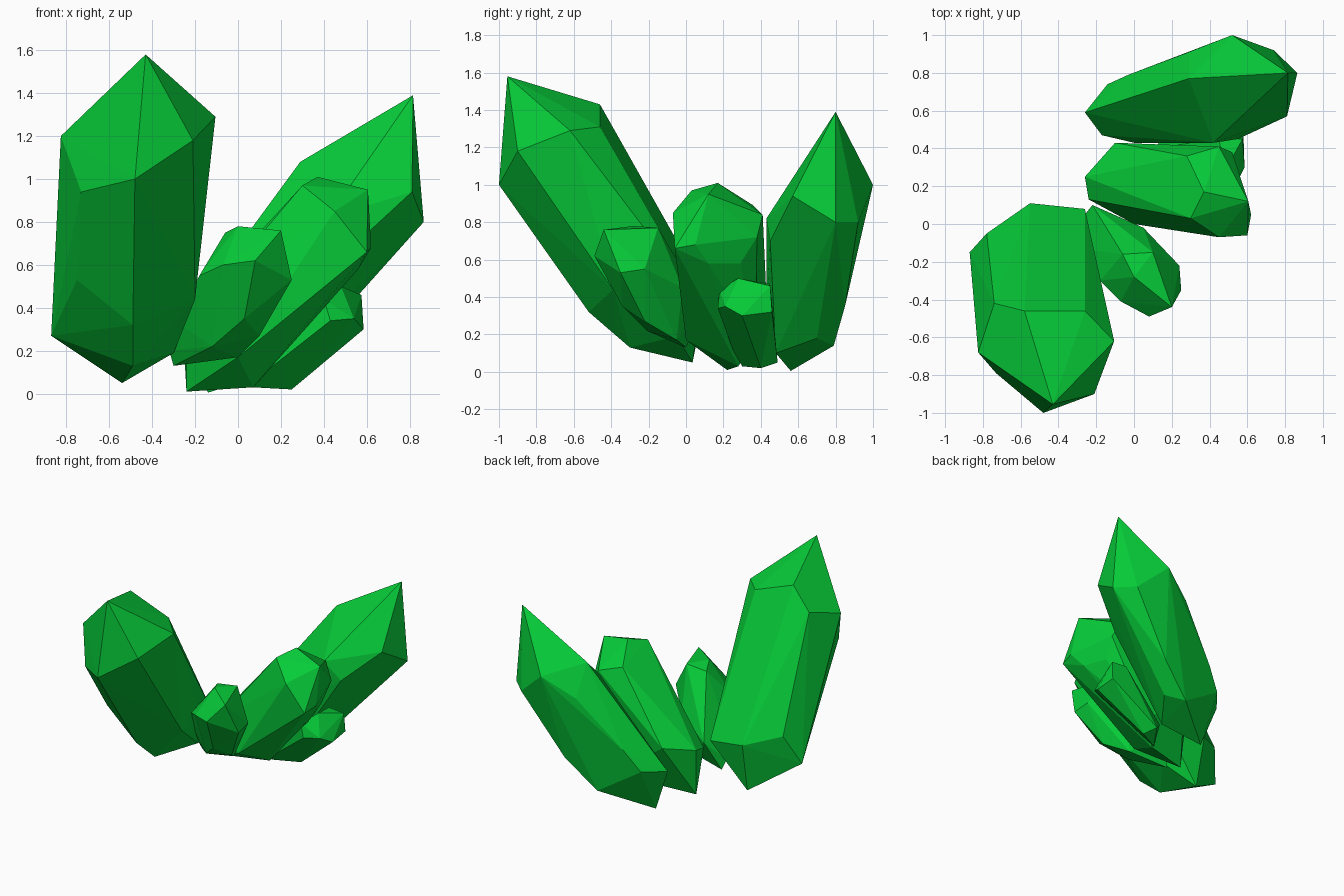
import bpy, bmesh, math
from mathutils import Vector

# One green for the whole cluster
green = bpy.data.materials.new("crystal_green")
green.diffuse_color = (0.002, 0.60, 0.04, 1.0)


def crystal(name, tip, shoulder, foot, dent=None):
    """Faceted solid spanned between a pointed tip, a shoulder ring and a foot."""
    bm = bmesh.new()
    for p in tip + shoulder + foot:
        bm.verts.new(p)
    hull = bmesh.ops.convex_hull(bm, input=bm.verts[:])
    spare = [g for g in hull["geom_interior"] if isinstance(g, bmesh.types.BMVert)]
    bmesh.ops.delete(bm, geom=spare, context='VERTS')
    # optional dent: split the nearest edge and push its middle inwards
    if dent:
        goal = Vector(dent)
        near = min(bm.edges, key=lambda e: ((e.verts[0].co + e.verts[1].co) / 2 - goal).length)
        cut = bmesh.ops.bisect_edges(bm, edges=[near], cuts=1)
        mid = [g for g in cut["geom_split"] if isinstance(g, bmesh.types.BMVert)
               and len(g.link_edges) == 2][0]
        for face in list(mid.link_faces):
            far = max(face.verts, key=lambda v: 0 if v is mid or any(
                e.other_vert(v) is mid for e in v.link_edges) else 1)
            bmesh.ops.connect_verts(bm, verts=[mid, far])
        mid.co = goal
    # merge nearly flat neighbours into clean facets
    bmesh.ops.dissolve_limit(bm, angle_limit=math.radians(2),
                             verts=bm.verts[:], edges=bm.edges[:])
    bmesh.ops.recalc_face_normals(bm, faces=bm.faces[:])
    mesh = bpy.data.meshes.new(name)
    bm.to_mesh(mesh)
    bm.free()
    mesh.materials.append(green)
    obj = bpy.data.objects.new(name, mesh)
    bpy.context.collection.objects.link(obj)
    return obj


# Tallest crystal, leaning to the front left
crystal("tall_crystal",
        tip=[(-.43, -.955, 1.58)],
        shoulder=[(-.825, -.68, 1.20), (-.73, -.79, .94), (-.48, -1.0, 1.0),
                  (-.21, -.90, 1.18), (-.105, -.62, 1.29), (-.26, -.46, 1.31),
                  (-.58, -.46, 1.43), (-.74, -.42, 1.28)],
        foot=[(-.87, -.15, .27), (-.75, -.50, .53), (-.49, -.52, .32),
              (-.20, -.39, .44), (-.20, -.22, .60), (-.26, .08, .37),
              (-.55, .11, .42), (-.78, -.05, .49), (-.54, .035, .05),
              (-.49, -.30, .13), (-.30, -.05, .19)],
        dent=(-.36, -.18, .85))

# Long crystal at the back, leaning right
crystal("back_crystal",
        tip=[(.815, .80, 1.39)],
        shoulder=[(.52, 1.0, 1.0), (.74, .92, .80), (.865, .80, .80),
                  (.81, .57, .94), (.42, .43, .82), (.55, .45, .70),
                  (.29, .77, 1.08), (.29, .91, .86)],
        foot=[(-.03, .79, .50), (-.14, .74, .35), (-.26, .59, .33),
              (-.17, .47, .25), (0, .43, .32), (-.14, .56, .005),
              (.15, .48, .10), (.0, .65, .62), (.31, .70, .18),
              (.19, .79, .14), (.42, .85, .35)])

# Blunt crystal in the middle
crystal("middle_crystal",
        tip=[(.37, .17, 1.01), (.30, .03, .97), (.605, .12, .95)],
        shoulder=[(.45, -.07, .85), (.60, -.06, .66), (.62, .05, .68),
                  (.56, .12, .58), (.50, .29, .58), (.52, .38, .72),
                  (.45, .41, .84), (.28, .36, .89)],
        foot=[(-.24, .13, .33), (-.26, .25, .36), (-.10, .43, .40),
              (-.24, .22, .01), (.07, .28, .03), (.20, .37, .18),
              (0, 0, .17)])

# Small crystal at the front
crystal("front_crystal",
        tip=[(.20, -.44, .76), (.10, -.15, .77), (0, -.28, .78)],
        shoulder=[(.08, -.49, .62), (.25, -.35, .53), (.24, -.22, .55),
                  (-.06, -.16, .75), (-.07, -.41, .60), (-.18, -.30, .55)],
        foot=[(-.30, 0, .13), (-.32, -.03, .20), (-.12, -.21, .22),
              (.03, -.34, .35), (0, -.05, .17), (.10, -.22, .27),
              (-.22, .10, .35), (.05, -.02, .45), (-.28, -.13, .33)])

# Smallest crystal, low on the right
crystal("low_crystal",
        tip=[(.48, .28, .50), (.575, .45, .46)],
        shoulder=[(.40, .18, .44), (.43, .17, .34), (.54, .21, .35),
                  (.585, .30, .30), (.58, .46, .32), (.45, .45, .47)],
        foot=[(.07, .30, .03), (.25, .40, .02), (.20, .49, .05),
              (.15, .25, .12), (.10, .40, .15)])
